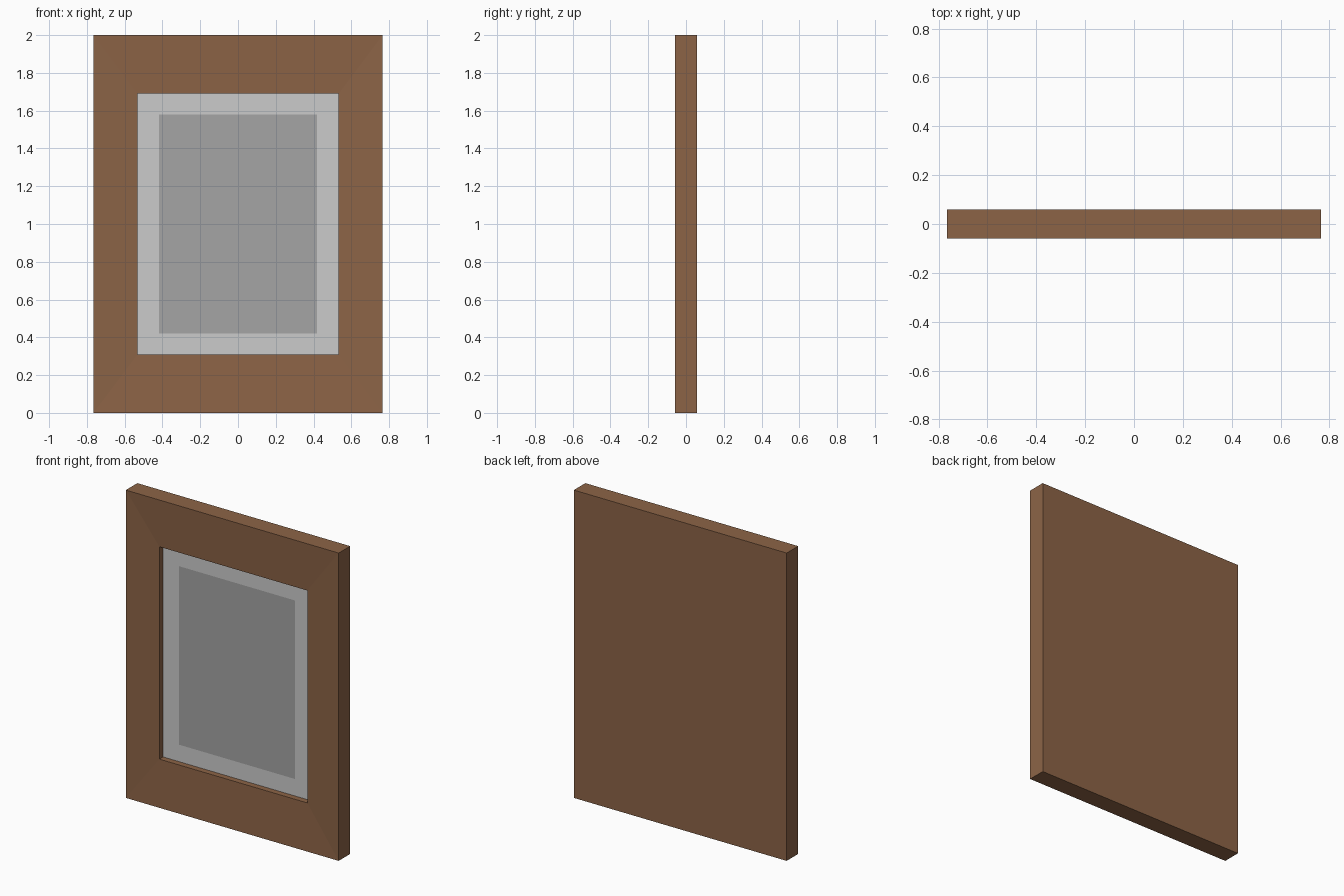
import bpy
import bmesh

if "Cube" in bpy.data.objects:
    bpy.data.objects.remove(bpy.data.objects["Cube"])

# Rectangles as (half width, half height), all centred on z = 1
OUTER = (0.765, 1.0)
OPENING = (0.532, 0.69)
PICTURE = (0.418, 0.58)
D = 0.059
PANEL_Y = -0.01


def material(name, rgb):
    mat = bpy.data.materials.new(name)
    mat.diffuse_color = (*rgb, 1)
    mat.use_nodes = True
    mat.node_tree.nodes["Principled BSDF"].inputs["Base Color"].default_value = mat.diffuse_color
    return mat


def loft(name, profile, mat=None, cap_first=False, cap_last=False):
    """Join rectangular rings, each given as (rectangle, y)."""
    bm = bmesh.new()
    rings = []
    for (x, z), y in profile:
        rings.append([bm.verts.new((sx * x, y, 1 + sz * z))
                      for sx, sz in ((-1, -1), (1, -1), (1, 1), (-1, 1))])
    for a, b in zip(rings, rings[1:]):
        for i in range(4):
            j = (i + 1) % 4
            bm.faces.new((a[i], a[j], b[j], b[i]))
    if cap_first:
        bm.faces.new(rings[0][::-1])
    if cap_last:
        bm.faces.new(rings[-1])
    mesh = bpy.data.meshes.new(name)
    bm.to_mesh(mesh)
    bm.free()
    obj = bpy.data.objects.new(name, mesh)
    bpy.context.collection.objects.link(obj)
    if mat:
        mesh.materials.append(mat)
    return obj


wood = material("wood", (0.264, 0.127, 0.062))
dark = material("dark_grey", (0.373, 0.373, 0.373))

# Mitred frame sloping in towards the opening, with a solid back
loft("frame", [(OUTER, D), (OUTER, -D), (OPENING, -0.048), (OPENING, PANEL_Y)],
     wood, cap_first=True)

# Light border around the picture
loft("mat_border", [(OPENING, PANEL_Y), (PICTURE, PANEL_Y)])

# Picture panel
loft("picture", [(PICTURE, PANEL_Y)], dark, cap_last=True)
